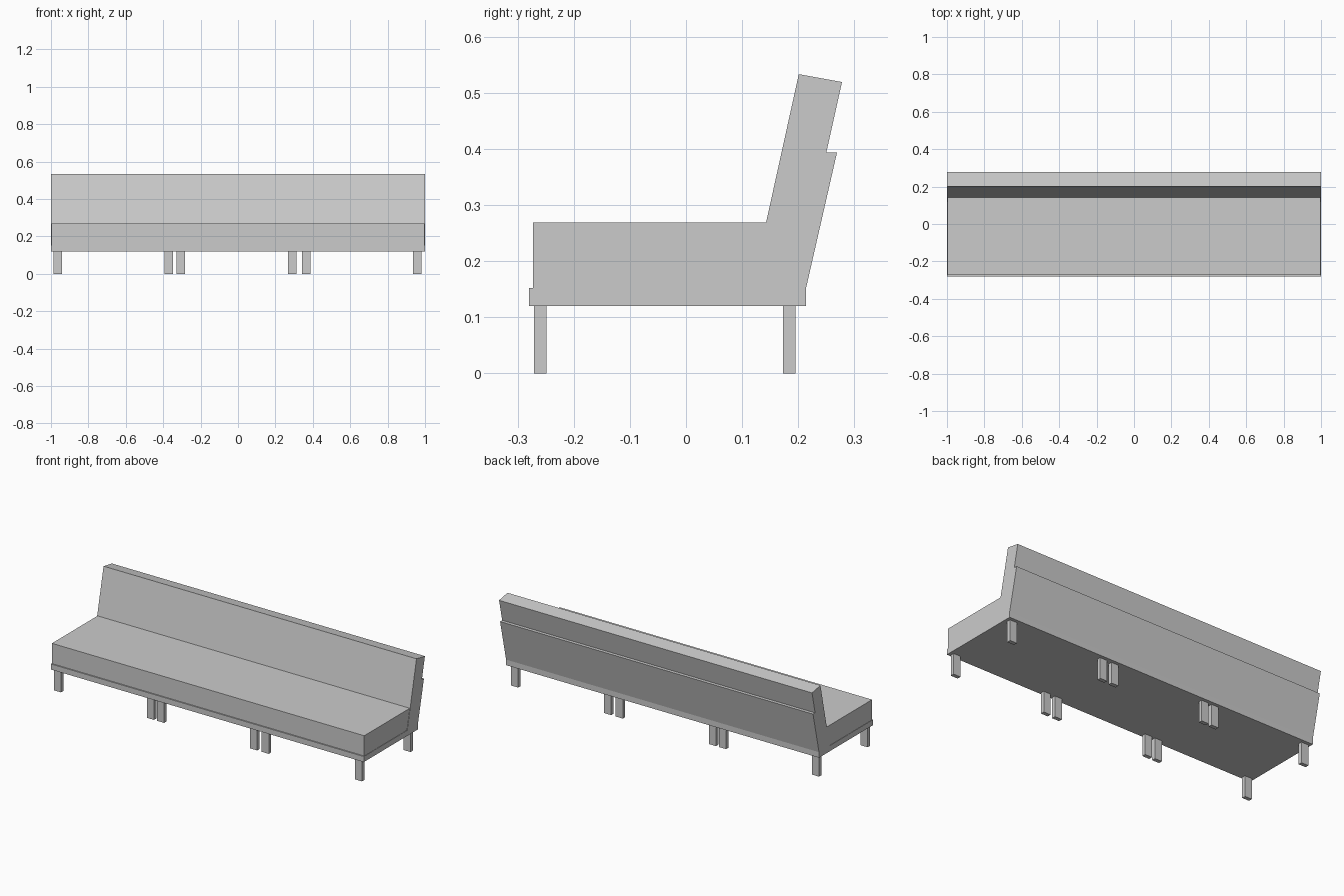
import bpy, bmesh

if "Cube" in bpy.data.objects:
    bpy.data.objects.remove(bpy.data.objects["Cube"])


def extrude_profile(name, profile, x0, x1):
    """Solid with a (y, z) side profile running from x0 to x1."""
    bm = bmesh.new()
    face = bm.faces.new([bm.verts.new((x0, y, z)) for y, z in profile])
    result = bmesh.ops.extrude_face_region(bm, geom=[face])
    verts = [g for g in result["geom"] if isinstance(g, bmesh.types.BMVert)]
    bmesh.ops.translate(bm, verts=verts, vec=(x1 - x0, 0, 0))
    bmesh.ops.recalc_face_normals(bm, faces=bm.faces)
    mesh = bpy.data.meshes.new(name)
    bm.to_mesh(mesh)
    bm.free()
    obj = bpy.data.objects.new(name, mesh)
    bpy.context.collection.objects.link(obj)
    return obj


def rect(y0, y1, z0, z1):
    return [(y0, z0), (y1, z0), (y1, z1), (y0, z1)]


# base platform with the reclined, stepped backrest
extrude_profile("base_and_backrest", [
    (-0.28, 0.12), (0.214, 0.12), (0.214, 0.152), (0.269, 0.393),
    (0.25, 0.393), (0.278, 0.519), (0.201, 0.533), (0.117, 0.152),
    (-0.28, 0.152)], -1, 1)

# double and single seat cushions, meeting the sloped backrest
seat = [(-0.273, 0.152), (0.117, 0.152), (0.143, 0.269), (-0.273, 0.269)]
extrude_profile("double_seat_cushion", seat, -0.998, 0.333)
extrude_profile("single_seat_cushion", seat, 0.333, 0.998)

# paired legs under each of the three modules
leg_width = 0.045
for x in (-0.964, -0.370, -0.305, 0.290, 0.364, 0.959):
    for name, y0, y1 in (("front_leg", -0.271, -0.249), ("rear_leg", 0.173, 0.195)):
        extrude_profile(name, rect(y0, y1, 0, 0.12), x - leg_width / 2, x + leg_width / 2)
